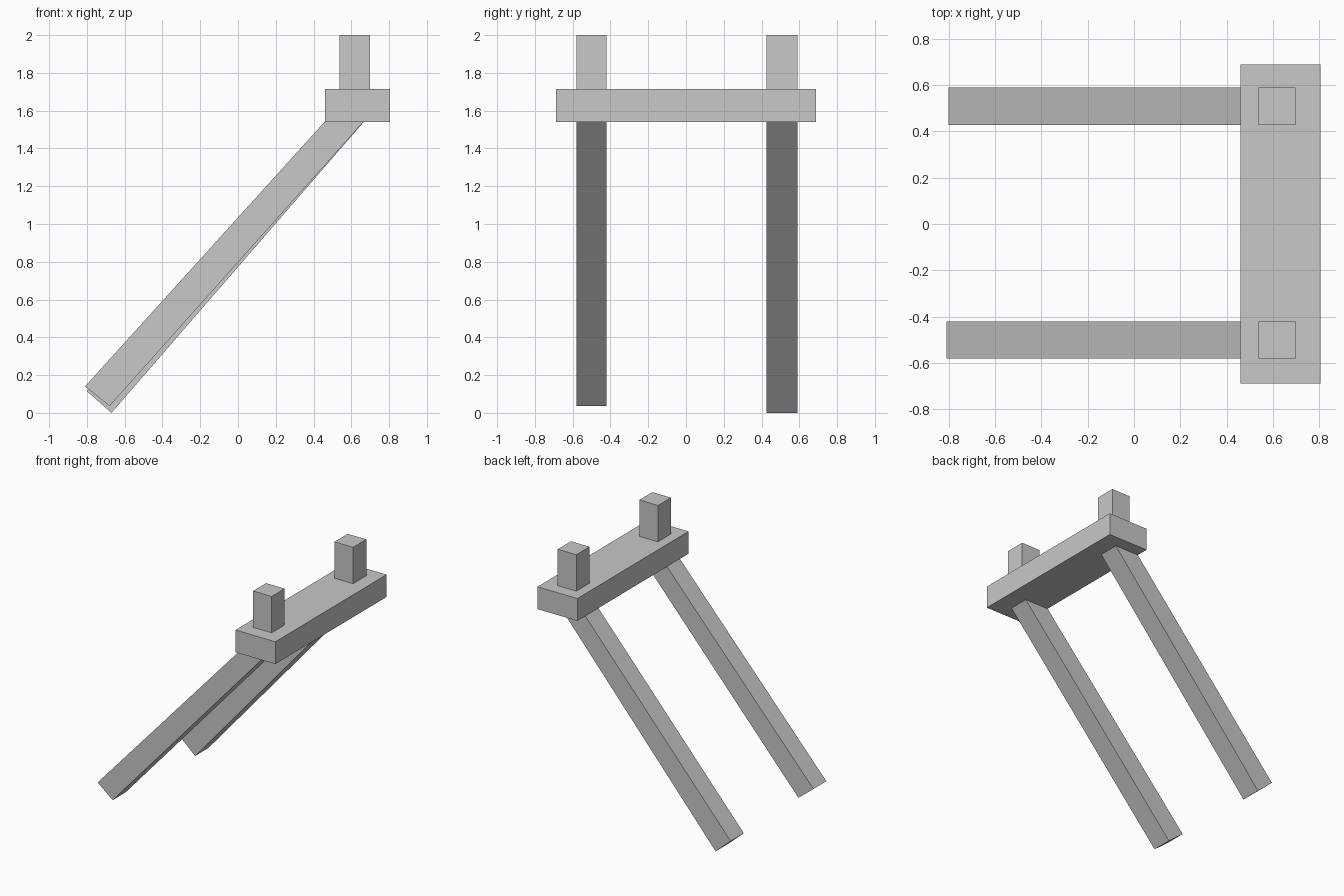
import bpy
import bmesh
from mathutils import Vector

if "Cube" in bpy.data.objects:
    bpy.data.objects.remove(bpy.data.objects["Cube"], do_unlink=True)

# Single plain colour
grey = bpy.data.materials.new("plain grey")
grey.use_nodes = True
colour = (0.58, 0.58, 0.58, 1)
grey.diffuse_color = colour
grey.node_tree.nodes["Principled BSDF"].inputs["Base Color"].default_value = colour


def extrude_profile(name, profile, y_front, y_back):
    """Extrude an x-z outline from y_front to y_back."""
    bm = bmesh.new()
    face = bm.faces.new([bm.verts.new((x, y_front, z)) for x, z in profile])
    result = bmesh.ops.extrude_face_region(bm, geom=[face])
    moved = [v for v in result["geom"] if isinstance(v, bmesh.types.BMVert)]
    bmesh.ops.translate(bm, verts=moved, vec=Vector((0, y_back - y_front, 0)))
    bmesh.ops.recalc_face_normals(bm, faces=bm.faces)
    mesh = bpy.data.meshes.new(name)
    bm.to_mesh(mesh)
    bm.free()
    mesh.materials.append(grey)
    obj = bpy.data.objects.new(name, mesh)
    bpy.context.collection.objects.link(obj)
    return obj


def box(name, x0, x1, y0, y1, z0, z1):
    return extrude_profile(name, [(x0, z0), (x1, z0), (x1, z1), (x0, z1)], y0, y1)


# Cross beam
box("cross_beam", 0.46, 0.805, -0.688, 0.688, 1.54, 1.715)

# Upright posts and slanted legs; the legs end inside the beam
leg_top = [(0.735, 1.62), (0.53, 1.62)]
for side, y0, y1, foot in (
    ("front", -0.58, -0.42, [(-0.81, 0.14), (-0.68, 0.036)]),
    ("back", 0.427, 0.59, [(-0.80, 0.115), (-0.67, 0.0)]),
):
    box(side + "_post", 0.537, 0.698, y0, y1, 1.68, 2.0)
    extrude_profile(side + "_leg", foot + leg_top, y0, y1)
